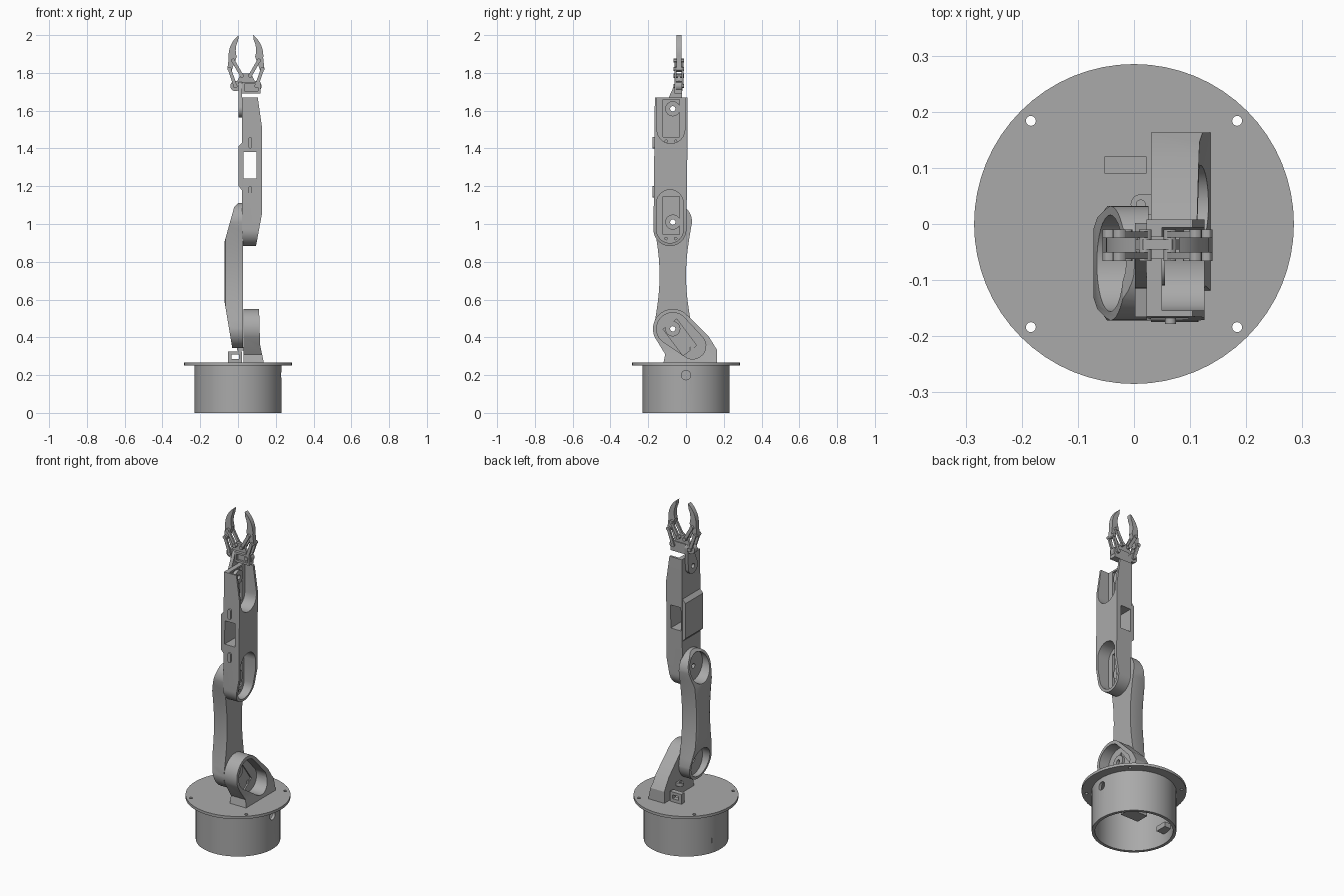
import bpy, bmesh
from math import sin, cos, pi, radians, atan2, degrees

if "Cube" in bpy.data.objects:
    bpy.data.objects.remove(bpy.data.objects["Cube"])

grey = bpy.data.materials.new("plain grey")
grey.use_nodes = True
grey.diffuse_color = (0.4, 0.4, 0.4, 1)
grey.node_tree.nodes["Principled BSDF"].inputs["Base Color"].default_value = grey.diffuse_color


def arc(centre, radius, start=0, end=360, steps=24):
    closed = end - start == 360
    angles = [radians(start + (end - start) * i / steps)
              for i in range(steps if closed else steps + 1)]
    return [(centre[0] + radius * cos(a), centre[1] + radius * sin(a)) for a in angles]


def link_outline(first, last, first_radius, last_radius=None, steps=12):
    """Two round ends joined by straight sides; one step makes a plain bar."""
    turn = degrees(atan2(last[1] - first[1], last[0] - first[0]))
    return (arc(last, last_radius or first_radius, turn - 90, turn + 90, steps)
            + arc(first, first_radius, turn + 90, turn + 270, steps))


def waisted_outline(bottom, top, radius, dip, steps=12):
    """Two round ends joined by sides that narrow towards the middle."""
    side = []
    for i in range(1, steps):
        t = i / steps
        side.append((radius - dip * sin(pi * t), bottom[1] + (top[1] - bottom[1]) * t))
    right = [(bottom[0] + half, z) for half, z in side]
    left = [(bottom[0] - half, z) for half, z in reversed(side)]
    return arc(top, radius, 0, 180) + left + arc(bottom, radius, 180, 360) + right


def rect(left, low, right, high):
    return [(left, low), (right, low), (right, high), (left, high)]


def prism(name, outline, axis, start=-1, end=1, soft=0):
    """Extrude an outline along an axis; soft rounds the rim at the start."""
    place = {"x": lambda u, v, w: (w, u, v),
             "y": lambda u, v, w: (u, w, v),
             "z": lambda u, v, w: (u, v, w)}[axis]
    bm = bmesh.new()
    near = [bm.verts.new(place(u, v, start)) for u, v in outline]
    far = [bm.verts.new(place(u, v, end)) for u, v in outline]
    cap = bm.faces.new(near)
    bm.faces.new(far)
    for i in range(len(outline)):
        bm.faces.new((near[i - 1], near[i], far[i], far[i - 1]))
    bmesh.ops.recalc_face_normals(bm, faces=bm.faces)
    if soft:
        bmesh.ops.bevel(bm, geom=list(cap.edges), offset=soft, segments=2,
                        profile=0.5, affect="EDGES")
    mesh = bpy.data.meshes.new(name)
    bm.to_mesh(mesh)
    bm.free()
    mesh.materials.append(grey)
    part = bpy.data.objects.new(name, mesh)
    bpy.context.collection.objects.link(part)
    return part


def carve(part, outline, axis, start=-1, end=2, operation="DIFFERENCE"):
    tool = prism("cutter", outline, axis, start, end)
    modifier = part.modifiers.new("carve", "BOOLEAN")
    modifier.operation, modifier.object, modifier.solver = operation, tool, "EXACT"
    bpy.context.view_layer.objects.active = part
    bpy.ops.object.modifier_apply(modifier=modifier.name)
    bpy.data.objects.remove(tool)


def trim(part, outline, axis):
    carve(part, outline, axis, operation="INTERSECT")


# Joint centres as (y, z)
AXLE = -0.07
SHOULDER, ELBOW, WRIST = (AXLE, 0.445), (AXLE, 1.01), (AXLE, 1.61)
BORE = 0.014
ORIGIN = (0, 0)

# Base drum, hollow below, with a cable hole and a bolted flange
drum = prism("base_drum", arc(ORIGIN, 0.23, steps=64), "z", 0, 0.252)
carve(drum, arc(ORIGIN, 0.212, steps=64), "z", -1, 0.24)
carve(drum, arc((0, 0.2), 0.025), "x", 0)
flange = prism("base_flange", arc(ORIGIN, 0.285, steps=64), "z", 0.25, 0.266)
for corner in arc(ORIGIN, 0.26, 45, 405, 4):
    carve(flange, arc(corner, 0.009, steps=12), "z")
prism("inner_servo_block", rect(-0.06, -0.04, 0.06, 0.04), "z", 0.1, 0.245)
prism("inner_tab", rect(-0.22, 0, -0.16, 0.07), "z", 0.06, 0.09)

# Cable clips beside the shoulder
clip = prism("cable_clip", rect(-0.053, 0.26, 0.022, 0.325), "y", 0.09, 0.12)
carve(clip, rect(-0.035, 0.285, 0.004, 0.308), "y")
eye = (0.012, 0.035)
small_clip = prism("small_cable_clip", link_outline((0.03, 0.035), eye, 0.018), "z", 0.33, 0.35)
carve(small_clip, arc(eye, 0.008, steps=12), "z")

# Shoulder bracket: side outline trimmed by a flared front outline
bracket = prism("shoulder_bracket", arc(SHOULDER, 0.105, 45, 205)
                + [(-0.11, 0.31), (-0.12, 0.26), (0.163, 0.26), (0.163, 0.335), (0.12, 0.405)],
                "x")
trim(bracket, [(0.03, 0.2), (0.14, 0.25), (0.117, 0.36), (0.11, 0.6), (0.03, 0.6)], "y")
carve(bracket, link_outline(SHOULDER, (0.035, 0.355), 0.086, 0.07), "x", 0.05)
carve(bracket, link_outline((-0.085, 0.47), (0.02, 0.33), 0.045, steps=1), "x", 0.042)
carve(bracket, arc(SHOULDER, BORE), "x")

# Upper arm: waisted link, tapered at both ends, with round pockets on the right
arm = prism("upper_arm", waisted_outline(SHOULDER, ELBOW, 0.102, 0.032),
            "x", -0.072, 0.026, soft=0.022)
trim(arm, [(0.03, 0.3), (0.03, 1.2), (0, 1.11), (-0.02, 1.09), (-0.073, 0.9),
           (-0.073, 0.6), (-0.03, 0.34)], "y")
for joint in (SHOULDER, ELBOW):
    carve(arm, arc(joint, 0.086, steps=32), "x", -1, 0)
    carve(arm, arc(joint, BORE), "x")

# Forearm: rounded elbow end, chamfered outer side and a central window
forearm = prism("forearm", arc((-0.085, 0.97), 0.087, 180, 360)
                + [(0.008, 1.45), (0.008, 1.67), (-0.165, 1.67)], "x")
trim(forearm, [(0.022, 0.8), (0.08, 0.8), (0.126, 1.05), (0.126, 1.52), (0.1, 1.7),
               (0.022, 1.7)], "y")
carve(forearm, rect(0.03, 1.24, 0.097, 1.38), "y")
elbow_pocket = link_outline((-0.085, 0.97), (-0.085, 1.11), 0.071)
wrist_pocket = link_outline((-0.08, 1.5), (-0.08, 1.8), 0.074)
for pocket, low, joint in ((elbow_pocket, 0.945, ELBOW), (wrist_pocket, 1.46, WRIST)):
    carve(forearm, pocket, "x", 0.05)
    carve(forearm, rect(-0.122, low, -0.034, low + 0.2), "x", 0.036)
    carve(forearm, arc(joint, BORE), "x")
    for y in (-0.105, -0.055):
        carve(forearm, arc((y, low - 0.022), 0.007, steps=8), "x", 0.04)
prism("forearm_step", [(0.03, 1.17), (0.03, 1.44), (0.002, 1.41), (0.002, 1.2)],
      "y", -0.166, 0.002)
for z in (1.17, 1.43):
    prism("forearm_fastener", link_outline((0.065, z - 0.02), (0.065, z + 0.02), 0.01),
          "y", -0.178, -0.15)

# Shaft discs in the joints
for name, joint in (("shoulder", SHOULDER), ("elbow", ELBOW), ("wrist", WRIST)):
    disc = prism(name + "_disc", arc(joint, 0.04), "x", 0.03, 0.055)
    carve(disc, arc(joint, BORE), "x")

# Wrist plate rising to the gripper
plate = prism("wrist_plate", link_outline(WRIST, (-0.04, 1.73), 0.045, 0.022), "x", 0.002, 0.022)
carve(plate, arc(WRIST, BORE), "x")

# Gripper body
body = prism("gripper_body", rect(0.02, 1.692, 0.118, 1.752), "y", -0.062, -0.022)
carve(body, rect(0.035, 1.705, 0.105, 1.74), "y", -1, -0.05)
carve(body, arc((0.085, 1.725), 0.011), "y")
prism("gripper_bridge", [(-0.015, 1.735), (0.1, 1.735), (0.068, 1.798), (0.016, 1.798)],
      "y", -0.045, -0.028)

# Gripper claws, links and gears, mirrored about the gripper centre line
CENTRE = 0.042
gear_pin, claw_pin = (-0.014, 1.73), (-0.045, 1.82)
bridge_pin, finger_pin = (0.02, 1.785), (-0.026, 1.865)
claw = (arc((0.09, 1.89), 0.14, 128, 185, 10) + [(-0.056, 1.82), (-0.036, 1.806)]
        + arc((0.1, 1.92), 0.112, 198, 153, 8))
for side in ("right", "left"):
    def flip(outline):
        return outline if side == "right" else [(2 * CENTRE - x, z) for x, z in outline]

    prism(side + "_claw", flip(claw), "y", -0.051, -0.024)
    gear = prism(side + "_gear", flip(arc(gear_pin, 0.027)), "y", -0.052, -0.022)
    carve(gear, flip(arc(gear_pin, 0.008)), "y", -1, -0.045)
    for y in (-0.062, -0.024):
        for first, last in ((gear_pin, claw_pin), (bridge_pin, finger_pin)):
            prism(side + "_link", flip(link_outline(first, last, 0.009)), "y", y, y + 0.011)
    for pin in (gear_pin, claw_pin, bridge_pin, finger_pin):
        prism(side + "_pivot_pin", flip(arc(pin, 0.011, steps=12)), "y", -0.066, -0.01)

# Smooth the curved walls and keep the edges crisp
bpy.ops.object.select_all(action="DESELECT")
for part in bpy.context.scene.objects:
    if part.type == "MESH":
        part.select_set(True)
        bpy.context.view_layer.objects.active = part
bpy.ops.object.shade_smooth_by_angle(angle=radians(30))
